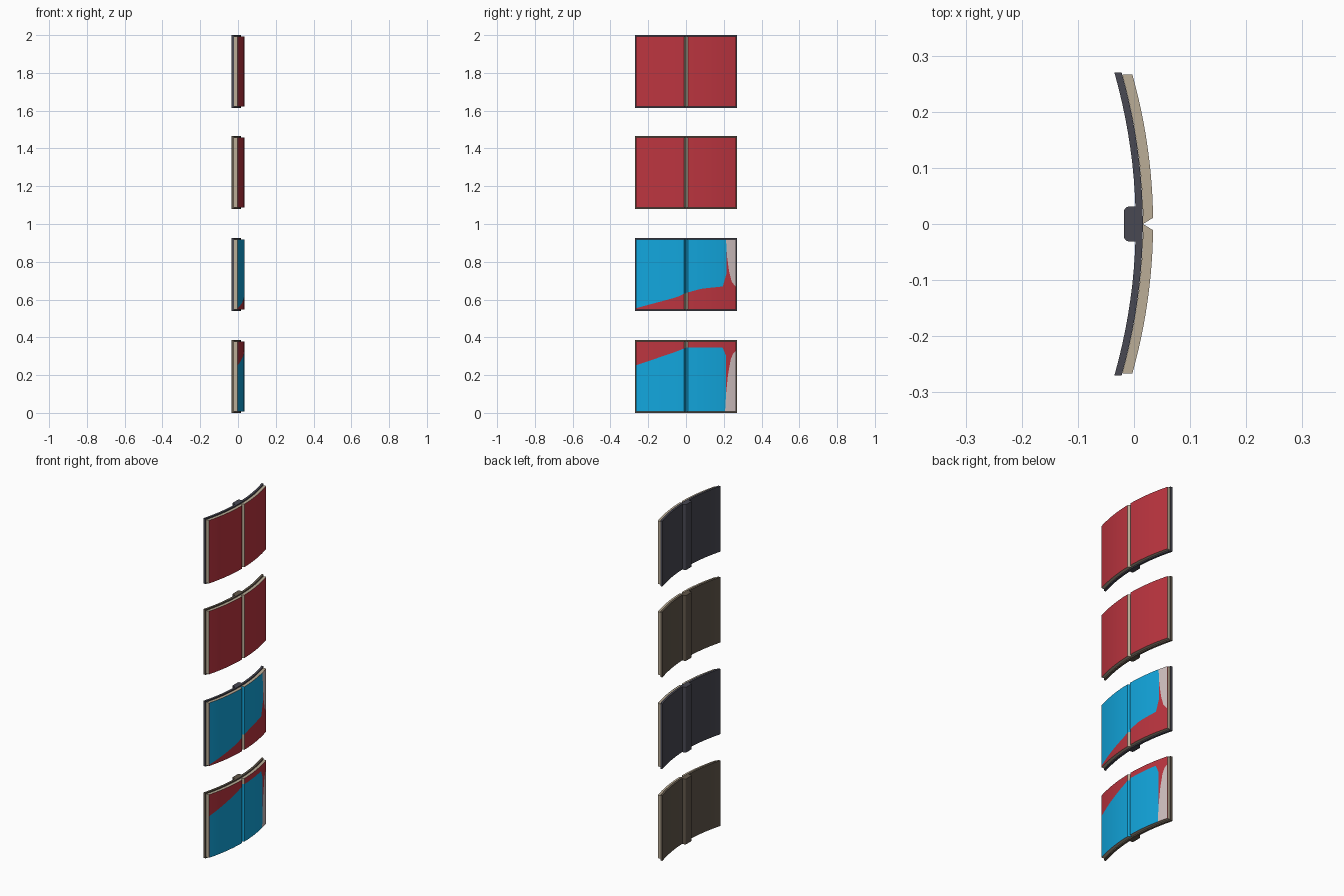
import bpy, bmesh, math

if "Cube" in bpy.data.objects:
    bpy.data.objects.remove(bpy.data.objects["Cube"])

H = 0.385                      # book height
BASES = [0.0, 0.54, 1.08, 1.615]


def mat(name, rgb):
    m = bpy.data.materials.new(name)
    m.diffuse_color = (*rgb, 1)
    m.use_nodes = True
    m.node_tree.nodes["Principled BSDF"].inputs["Base Color"].default_value = m.diffuse_color
    return m


RED = mat("red page", (0.50, 0.035, 0.05))
BLUE = mat("blue print", (0.006, 0.38, 0.72))
PALE = mat("pale print", (0.62, 0.52, 0.52))
PAPER = mat("beige paper edge", (0.50, 0.42, 0.31))
GREY = mat("grey cover", (0.065, 0.065, 0.085))
BROWN = mat("brown cover", (0.12, 0.095, 0.07))


def bow(y, x0):
    """The shallow bend shared by cover and pages."""
    return x0 - 0.52 * y * y


def finish(bm, name, mats):
    bmesh.ops.recalc_face_normals(bm, faces=bm.faces)
    me = bpy.data.meshes.new(name)
    bm.to_mesh(me)
    bm.free()
    ob = bpy.data.objects.new(name, me)
    bpy.context.collection.objects.link(ob)
    for m in mats:
        me.materials.append(m)
    bpy.ops.object.select_all(action='DESELECT')
    bpy.context.view_layer.objects.active = ob
    ob.select_set(True)
    bpy.ops.object.shade_smooth_by_angle(angle=math.radians(30))
    return ob


def slab(name, back, front, z0, z1, mats, face_mat=0):
    """Closed strip between two matching (x, y) profiles; front faces get face_mat."""
    bm = bmesh.new()
    rows = [[bm.verts.new((x, y, z)) for x, y in p]
            for p, z in ((back, z0), (back, z1), (front, z1), (front, z0))]
    n = len(back)
    for r in range(4):
        a, b = rows[r], rows[(r + 1) % 4]
        for i in range(n - 1):
            f = bm.faces.new((a[i], a[i + 1], b[i + 1], b[i]))
            if r == 2:
                f.material_index = face_mat
    for i in (0, n - 1):
        bm.faces.new([r[i] for r in rows])
    return finish(bm, name, mats)


def lerp_path(pts, t):
    """Piecewise linear interpolation."""
    for (a, u), (b, v) in zip(pts, pts[1:]):
        if t <= b:
            return u + (v - u) * max(0, (t - a)) / (b - a)
    return pts[-1][1]


def page_x(y):
    """Page surface including the central groove."""
    return bow(y, 0.034) if abs(y) > 0.011 else 0.016 + 0.018 * abs(y) / 0.011


def print_plate(name, y0, y1, low, high, base, m):
    """Thin printed area following the page surface."""
    ys = sorted({y0 + (y1 - y0) * i / 24 for i in range(25)}
                | {v for v in (-0.011, 0.0, 0.011) if y0 < v < y1})
    bm = bmesh.new()
    cols = [[bm.verts.new((page_x(y) + 0.0008, y, base + lerp_path(p, y)))
             for p in (low, high)] for y in ys]
    for a, b in zip(cols, cols[1:]):
        bm.faces.new((a[0], b[0], b[1], a[1]))
    ob = finish(bm, name, [m])
    if ob.data.polygons[0].normal.x < 0:
        ob.data.flip_normals()


LO, HI = 0.007, H - 0.007      # page block bottom and top
flat = lambda z: [(-1, z), (1, z)]

for k, base in enumerate(BASES):
    cover = BROWN if k % 2 == 0 else GREY
    n = f"book_{k + 1}"
    # bent cover
    ys = [-0.27 + 0.54 * i / 20 for i in range(21)]
    slab(n + "_cover", [(bow(y, 0.003), y) for y in ys],
         [(bow(y, 0.0158), y) for y in ys], base, base + H, [cover])
    # two page blocks meeting in a groove
    for s, side in ((-1, "left"), (1, "right")):
        yf = [0.011 + (0.266 - 0.011) * i / 12 for i in range(13)]
        yb = [0.0 + 0.266 * i / 12 for i in range(13)]
        back = [(bow(y, 0.016), s * y) for y in yb]
        front = [(bow(y, 0.034), s * y) for y in yf]
        slab(f"{n}_pages_{side}", back, front, base + LO, base + HI, [PAPER, RED], 1)
    # rounded spine
    bm = bmesh.new()
    bmesh.ops.create_cube(bm, size=1)
    for v in bm.verts:
        v.co = (-0.003 + v.co.x * 0.03, v.co.y * 0.062, base + H / 2 + v.co.z * H)
    up = [e for e in bm.edges if abs(e.verts[0].co.z - e.verts[1].co.z) > 0.1]
    bmesh.ops.bevel(bm, geom=up, offset=0.009, segments=4, affect='EDGES', profile=0.5)
    finish(bm, n + "_spine", [cover])

# printed areas on the bottom book
print_plate("book_1_blue_area", -0.265, 0.213, flat(LO),
            [(-0.27, 0.25), (-0.05, 0.325), (0.0, 0.345), (0.195, 0.347),
             (0.207, 0.338), (0.213, 0.30)], BASES[0], BLUE)
print_plate("book_1_pale_area", 0.207, 0.265, flat(LO),
            [(0.207, 0.01), (0.212, 0.10), (0.222, 0.20), (0.237, 0.285),
             (0.25, 0.315), (0.265, 0.33)], BASES[0], PALE)
# printed areas on the second book
print_plate("book_2_blue_area", -0.265, 0.215,
            [(-0.27, 0.013), (-0.05, 0.072), (0.0, 0.095), (0.08, 0.117),
             (0.2, 0.13), (0.21, 0.15), (0.215, 0.20)],
            flat(HI), BASES[1], BLUE)
print_plate("book_2_pale_area", 0.212, 0.265,
            [(0.212, 0.377), (0.217, 0.29), (0.228, 0.21), (0.242, 0.155),
             (0.265, 0.125)], flat(HI), BASES[1], PALE)
